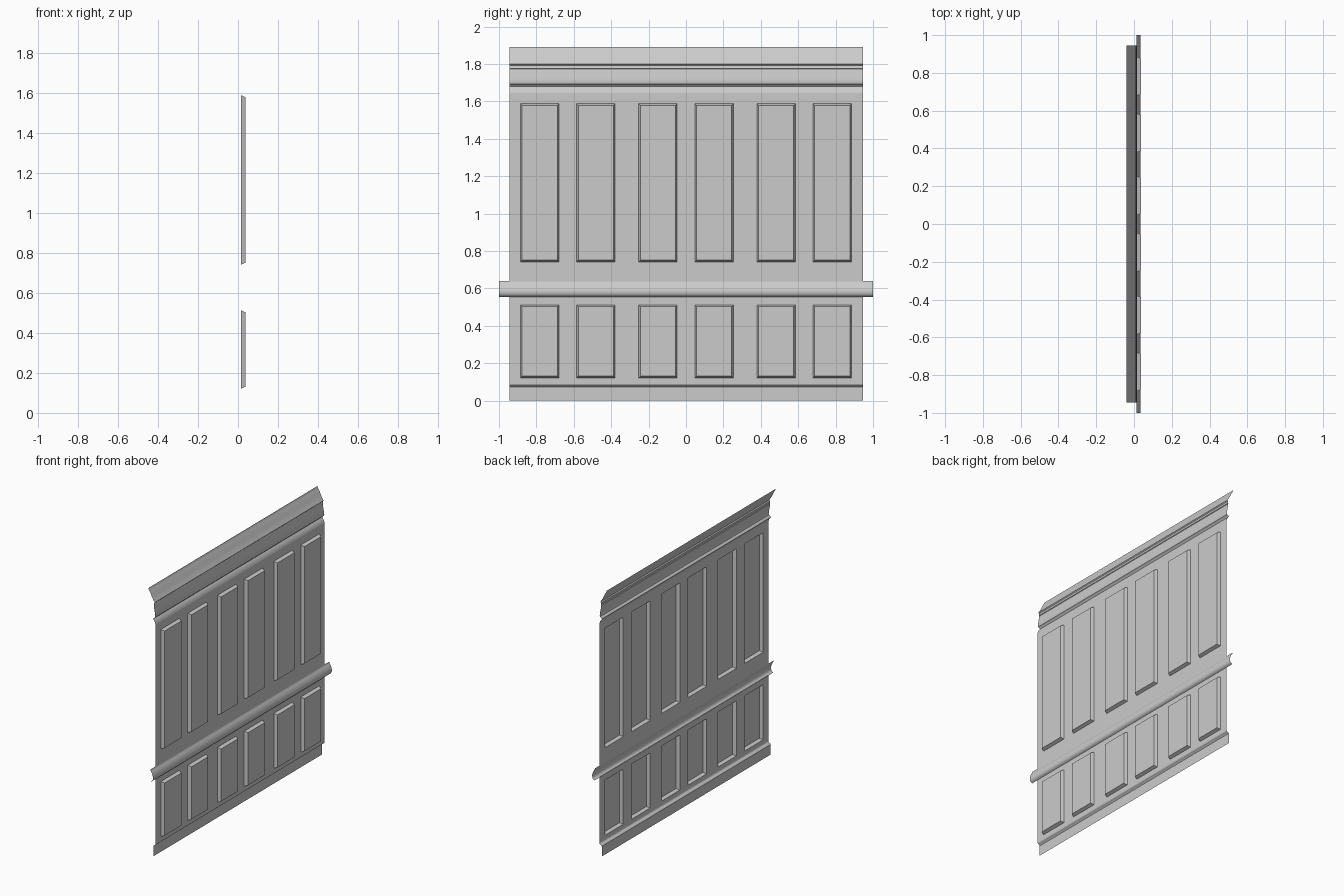
import bpy
import bmesh

cube = bpy.data.objects.get("Cube")
if cube:
    bpy.data.objects.remove(cube, do_unlink=True)

paint = bpy.data.materials.new("grey_paint")
paint.use_nodes = True
GREY = (0.6, 0.6, 0.6, 1.0)
paint.diffuse_color = GREY
paint.node_tree.nodes["Principled BSDF"].inputs["Base Color"].default_value = GREY

HALF = 0.945          # half length of the wall
WALL_X = 0.016        # plane of the flat wall
PANEL_DEPTH = 0.022
BEVEL = 0.013
PANEL_HALF = 0.103    # half width of a panel at its foot
CENTRES = [-0.782, -0.482, -0.15, 0.15, 0.482, 0.782]


def finish(bm, name):
    mesh = bpy.data.meshes.new(name)
    bm.to_mesh(mesh)
    bm.free()
    mesh.materials.append(paint)
    obj = bpy.data.objects.new(name, mesh)
    bpy.context.collection.objects.link(obj)
    bpy.ops.object.select_all(action="DESELECT")
    obj.select_set(True)
    bpy.context.view_layer.objects.active = obj
    bpy.ops.object.shade_smooth_by_angle(angle=0.6)
    return obj


def moulding(name, profile, half):
    """Sweep an open (x, z) profile, listed upwards, along y."""
    bm = bmesh.new()
    rows = [[bm.verts.new((x, y, z)) for y in (-half, half)] for x, z in profile]
    for low, high in zip(rows, rows[1:]):
        bm.faces.new((low[0], low[1], high[1], high[0]))
    return finish(bm, name)


def panelled_wall(name, bottom, panel_bottom, panel_top, top):
    """Flat sheet with a row of raised, bevelled panels."""
    ys = [-HALF]
    for c in CENTRES:
        ys += [c - PANEL_HALF, c + PANEL_HALF]
    ys.append(HALF)
    zs = [bottom, panel_bottom, panel_top, top]
    bm = bmesh.new()
    grid = [[bm.verts.new((WALL_X, y, z)) for y in ys] for z in zs]
    panels = []
    for j in range(len(zs) - 1):
        for i in range(len(ys) - 1):
            face = bm.faces.new((grid[j][i], grid[j][i + 1],
                                 grid[j + 1][i + 1], grid[j + 1][i]))
            if j == 1 and i % 2 == 1:
                panels.append(face)
    bm.normal_update()
    bmesh.ops.inset_individual(bm, faces=panels, thickness=BEVEL, depth=PANEL_DEPTH)
    return finish(bm, name)


# Baseboard, set back below the wall
moulding("baseboard", [(-0.002, 0.0), (-0.002, 0.072), (0.004, 0.079),
                       (0.013, 0.084), (WALL_X, 0.09)], HALF)

# Panelled walls below and above the rail
panelled_wall("lower_wall", 0.09, 0.122, 0.512, 0.558)
panelled_wall("upper_wall", 0.638, 0.742, 1.588, 1.645)

# Rail that runs past both ends of the wall
moulding("chair_rail", [(0.015, 0.555), (0.026, 0.56), (0.032, 0.568),
                        (0.035, 0.58), (0.034, 0.592), (0.030, 0.605),
                        (0.025, 0.617), (0.019, 0.626), (0.015, 0.632),
                        (0.014, 0.64)], 1.0)

# Frieze groove and bead
moulding("frieze", [(WALL_X, 1.645), (0.012, 1.66), (0.004, 1.672),
                    (-0.003, 1.68), (0.002, 1.687), (0.011, 1.693),
                    (0.014, 1.703), (0.012, 1.72), (0.006, 1.75),
                    (0.002, 1.774), (0.006, 1.777)], HALF)

# Flared crown
moulding("crown", [(0.006, 1.777), (0.003, 1.793), (0.009, 1.799),
                   (0.006, 1.804), (-0.003, 1.817), (-0.012, 1.834),
                   (-0.021, 1.853), (-0.030, 1.87), (-0.038, 1.882),
                   (-0.039, 1.89)], HALF)
